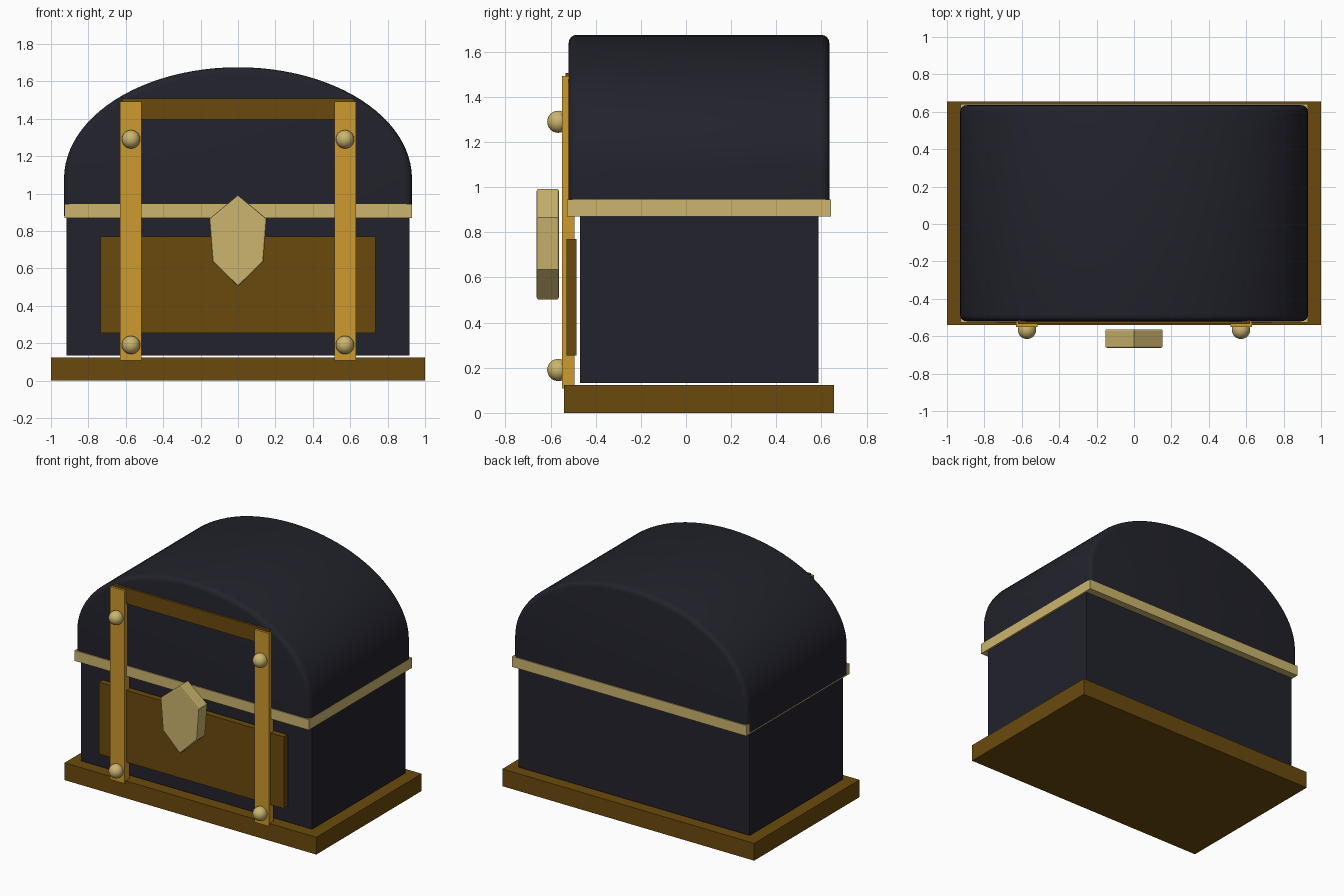
import bpy, bmesh, math

cube = bpy.data.objects.get("Cube")
if cube:
    bpy.data.objects.remove(cube, do_unlink=True)


def material(name, rgb):
    m = bpy.data.materials.new(name)
    m.use_nodes = True
    m.diffuse_color = (*rgb, 1)
    m.node_tree.nodes["Principled BSDF"].inputs["Base Color"].default_value = (*rgb, 1)
    return m


NAVY = material("dark navy", (0.016, 0.016, 0.025))
BROWN = material("dark brown", (0.145, 0.068, 0.004))
GOLD = material("gold", (0.61, 0.32, 0.027))
BRASS = material("pale brass", (0.60, 0.46, 0.155))


def finish(name, bm, mat, smooth=False):
    bmesh.ops.recalc_face_normals(bm, faces=bm.faces)
    mesh = bpy.data.meshes.new(name)
    bm.to_mesh(mesh)
    bm.free()
    mesh.materials.append(mat)
    ob = bpy.data.objects.new(name, mesh)
    bpy.context.collection.objects.link(ob)
    if smooth:
        bpy.ops.object.select_all(action="DESELECT")
        ob.select_set(True)
        bpy.context.view_layer.objects.active = ob
        bpy.ops.object.shade_smooth_by_angle(angle=math.radians(35))
    return ob


def prism(points, y0, y1):
    """Extrude an xz outline from y0 to y1."""
    bm = bmesh.new()
    face = bm.faces.new([bm.verts.new((x, y0, z)) for x, z in points])
    new = bmesh.ops.extrude_face_region(bm, geom=[face])["geom"]
    for v in new:
        if isinstance(v, bmesh.types.BMVert):
            v.co.y = y1
    return bm


def box(name, x, y, z, mat):
    outline = [(x[0], z[0]), (x[1], z[0]), (x[1], z[1]), (x[0], z[1])]
    return finish(name, prism(outline, *y), mat)


# Base and body
box("base", (-1, 1), (-0.54, 0.655), (0, 0.124), BROWN)
box("body", (-0.918, 0.918), (-0.47, 0.588), (0.133, 0.88), NAVY)

# Domed lid with rounded front and back rims
W, SPRING, RISE, FLOOR = 0.93, 1.08, 0.595, 0.88
steps = 48
arch = [(W * math.cos(math.pi * i / steps), SPRING + RISE * math.sin(math.pi * i / steps))
        for i in range(steps + 1)]
lid = prism([(-W, FLOOR), (W, FLOOR)] + arch, -0.52, 0.635)
rims = [e for e in lid.edges
        if abs(e.verts[0].co.y - e.verts[1].co.y) < 0.001
        and max(v.co.z for v in e.verts) > FLOOR + 0.01]
bmesh.ops.bevel(lid, geom=rims, offset=0.035, segments=4, profile=0.5, affect="EDGES")
finish("lid", lid, NAVY, smooth=True)

# Metal band around the rim of the lid
box("rim_band", (-0.9285, 0.9315), (-0.527, 0.642), (0.87, 0.945), BRASS)

# Front panel and upper crossbar
box("front_panel", (-0.735, 0.735), (-0.53, -0.485), (0.255, 0.77), BROWN)
box("crossbar", (-0.62, 0.62), (-0.535, -0.49), (1.395, 1.507), BROWN)

# Straps with round studs
for side, s in (("right", -1), ("left", 1)):
    box(side + "_strap", sorted((s * 0.515, s * 0.63)), (-0.55, -0.495), (0.107, 1.492), GOLD)
    for level, z in (("lower", 0.19), ("upper", 1.29)):
        bm = bmesh.new()
        bmesh.ops.create_uvsphere(bm, u_segments=24, v_segments=16, radius=0.049)
        bmesh.ops.translate(bm, verts=bm.verts, vec=(s * 0.572, -0.566, z))
        finish(f"{side}_{level}_stud", bm, BRASS, smooth=True)

# Pointed clasp
clasp = prism([(0, 0.503), (0.135, 0.635), (0.153, 0.865), (0, 0.992),
               (-0.153, 0.865), (-0.135, 0.635)], -0.662, -0.563)
rims = [e for e in clasp.edges if abs(e.verts[0].co.y - e.verts[1].co.y) < 0.001]
bmesh.ops.bevel(clasp, geom=rims, offset=0.008, segments=2, profile=0.5, affect="EDGES")
finish("clasp", clasp, BRASS)
